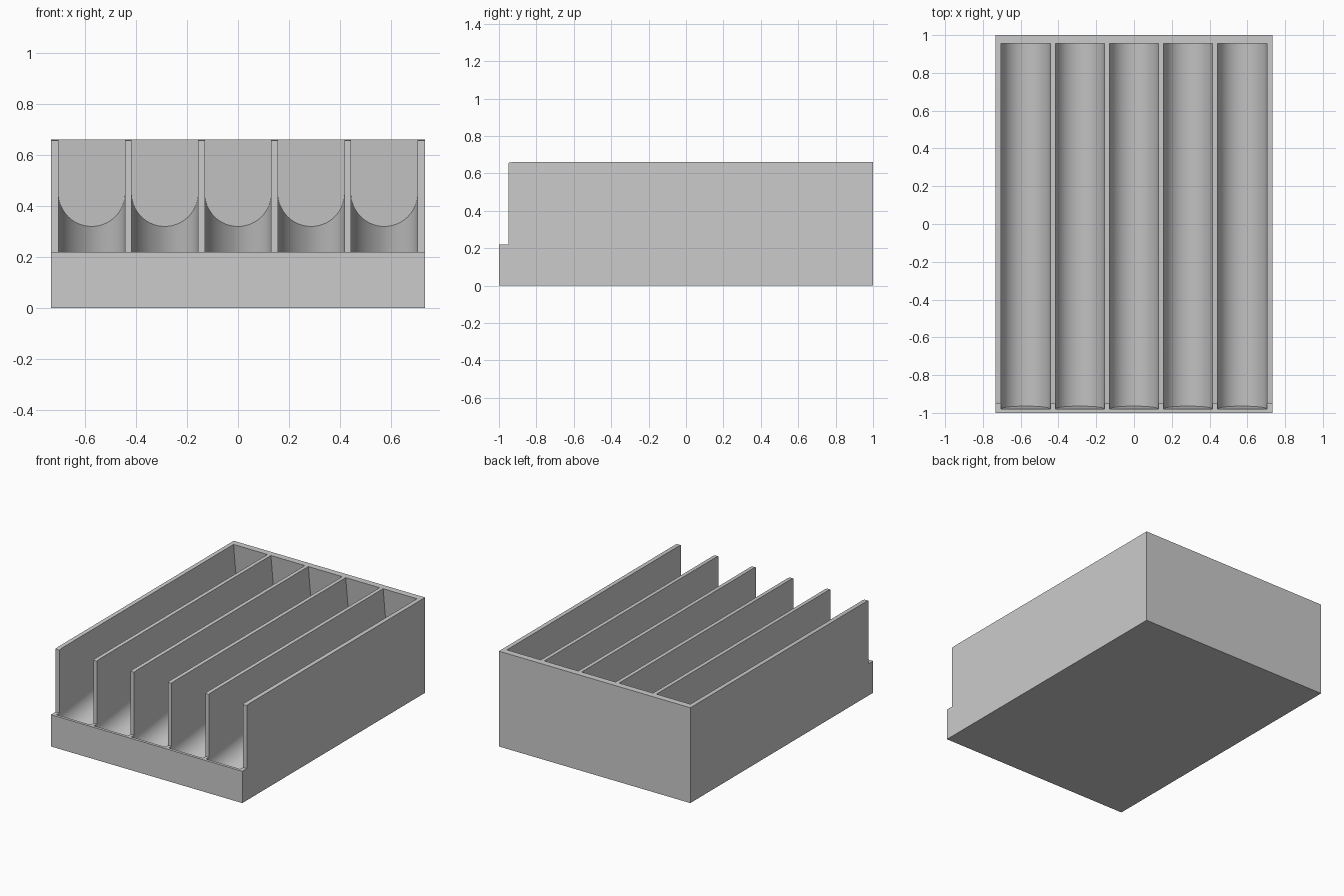
import bpy, bmesh, math
from mathutils import Vector

cube = bpy.data.objects.get("Cube")
if cube:
    bpy.data.objects.remove(cube, do_unlink=True)

HALF_W, HEIGHT, LEDGE = 0.733, 0.66, 0.22
RADIUS, PITCH, LANES = 0.13, 0.2865, 5

grey = bpy.data.materials.new("plain grey")
grey.use_nodes = True
colour = (0.6, 0.6, 0.6, 1)
grey.diffuse_color = colour
grey.node_tree.nodes["Principled BSDF"].inputs["Base Color"].default_value = colour


def prism(bm, points, offset):
    """Extrude a closed outline along the offset vector."""
    face = bm.faces.new([bm.verts.new(p) for p in points])
    new = bmesh.ops.extrude_face_region(bm, geom=[face])["geom"]
    verts = [v for v in new if isinstance(v, bmesh.types.BMVert)]
    bmesh.ops.translate(bm, verts=verts, vec=offset)


def finish(bm, name):
    bmesh.ops.recalc_face_normals(bm, faces=bm.faces[:])
    mesh = bpy.data.meshes.new(name)
    bm.to_mesh(mesh)
    bm.free()
    mesh.materials.append(grey)
    obj = bpy.data.objects.new(name, mesh)
    bpy.context.collection.objects.link(obj)
    return obj


# Block with a low ledge along the front
bm = bmesh.new()
side = [(-1, 0), (1, 0), (1, HEIGHT), (-0.93, HEIGHT), (-0.95, HEIGHT - 0.004),
        (-0.95, LEDGE), (-1, LEDGE)]
prism(bm, [(-HALF_W, y, z) for y, z in side], Vector((2 * HALF_W, 0, 0)))
tray = finish(bm, "slotted_tray")

# Round-bottomed lanes, tilted down towards the front
floor_front = Vector((0, -0.964, 0.085))
floor_back = Vector((0, 0.996, 0.32))
run = floor_back - floor_front
up = Vector((0, -run.z, run.y)).normalized()
bm = bmesh.new()
for lane in range(LANES):
    base = floor_front + Vector(((lane - (LANES - 1) / 2) * PITCH, 0, 0))
    outline = [(RADIUS, 1.0)]
    for i in range(33):
        a = math.pi * i / 32
        outline.append((RADIUS * math.cos(a), RADIUS * (1 - math.sin(a))))
    outline.append((-RADIUS, 1.0))
    prism(bm, [base + Vector((x, 0, 0)) + up * h for x, h in outline], run)
cutter = finish(bm, "lane_cutter")
cutter.hide_render = True

# Cut the lanes and bake the result
cut = tray.modifiers.new("lanes", "BOOLEAN")
cut.operation = "DIFFERENCE"
cut.solver = "EXACT"
cut.object = cutter
bpy.ops.object.select_all(action="DESELECT")
tray.select_set(True)
bpy.context.view_layer.objects.active = tray
bpy.ops.object.modifier_apply(modifier=cut.name)
bpy.data.objects.remove(cutter, do_unlink=True)
bpy.ops.object.shade_smooth_by_angle(angle=math.radians(30))
